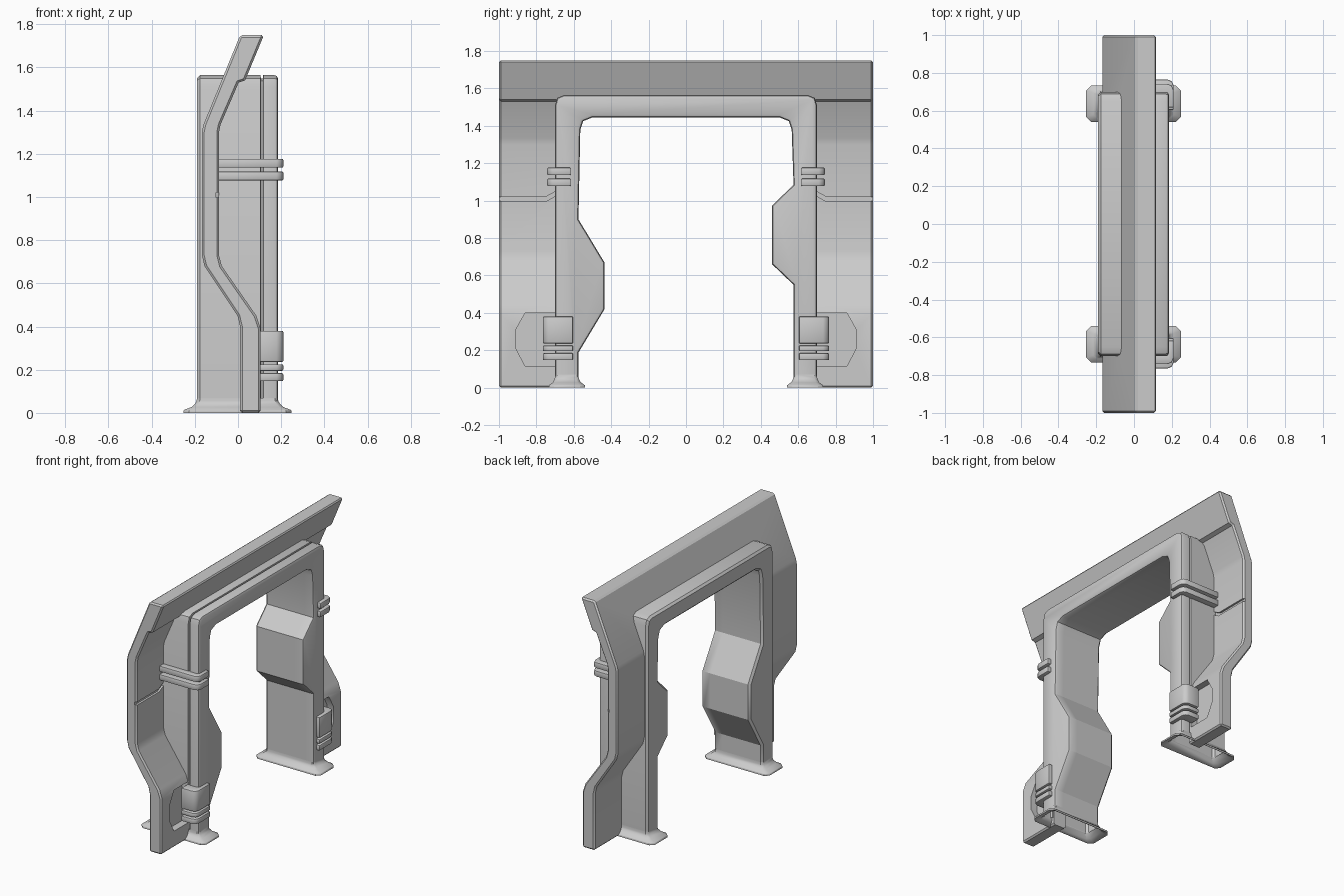
import bpy, bmesh, math
from mathutils import Vector

if "Cube" in bpy.data.objects:
    bpy.data.objects.remove(bpy.data.objects["Cube"])


def finish(name, bm, bevel=0, limit=50, segs=2):
    bmesh.ops.recalc_face_normals(bm, faces=bm.faces[:])
    me = bpy.data.meshes.new(name)
    bm.to_mesh(me)
    bm.free()
    ob = bpy.data.objects.new(name, me)
    bpy.context.collection.objects.link(ob)
    if bevel:
        m = ob.modifiers.new("bevel", 'BEVEL')
        m.width, m.segments = bevel, segs
        m.limit_method, m.angle_limit = 'ANGLE', math.radians(limit)
        apply_all(ob)
    return ob


def select(ob):
    bpy.ops.object.select_all(action='DESELECT')
    ob.select_set(True)
    bpy.context.view_layer.objects.active = ob


def apply_all(ob):
    select(ob)
    for m in list(ob.modifiers):
        bpy.ops.object.modifier_apply(modifier=m.name)


def smooth(ob, angle=30):
    select(ob)
    bpy.ops.object.shade_smooth_by_angle(angle=math.radians(angle))


def loft(rings, caps=True, skip=lambda a, b: False):
    bm = bmesh.new()
    loops = [[bm.verts.new(p) for p in r] for r in rings]
    n = len(loops[0])
    for r, s in zip(loops, loops[1:]):
        for i in range(n):
            j = (i + 1) % n
            if not skip(i, j):
                bm.faces.new((r[i], r[j], s[j], s[i]))
    if caps:
        bm.faces.new(loops[0])
        bm.faces.new(loops[-1])
    return bm


def prism(name, pts, axis, a, b, **kw):
    place = {'x': lambda p, t: (t, p[0], p[1]),
             'y': lambda p, t: (p[0], t, p[1]),
             'z': lambda p, t: (p[0], p[1], t)}[axis]
    return finish(name, loft([[place(p, t) for p in pts] for t in (a, b)]), **kw)


# Kinked wall panel: side profile (x, z) run along y
wall = prism("wall_panel", [
    (.01, 0), (.01, .40), (-.002, .45), (-.155, .68), (-.167, .73), (-.167, 1.30),
    (-.16, 1.335), (.01, 1.75), (.12, 1.75), (.033, 1.54), (.003, 1.53),
    (-.081, 1.335), (-.088, 1.30), (-.088, .73), (-.075, .68), (.085, .45),
    (.105, .39), (.105, 0)], 'y', -1, 1, bevel=.010, segs=1)

# Cutters: doorway, seam grooves and pockets beside the feet
cutters = [prism("cut_door", [(-.68, -.1), (-.68, 1.545), (.68, 1.545), (.68, -.1)], 'x', -.5, .5)]
for s in (-1, 1):
    seam = [(1.1, .998), (.745, .998), (.67, 1.04), (.67, 1.064), (.75, 1.02), (1.1, 1.02)]
    pocket = [(.66, .40), (.86, .40), (.91, .31), (.91, .21), (.86, .115), (.66, .115)]
    cutters.append(prism("cut_seam", [(s * y, z) for y, z in seam], 'x', -.102, -.05))
    cutters.append(prism("cut_pocket", [(s * y, z) for y, z in pocket], 'x', .055, .2))
for c in cutters:
    c.hide_render = True
    m = wall.modifiers.new("cut", 'BOOLEAN')
    m.operation, m.solver, m.object = 'DIFFERENCE', 'EXACT', c
apply_all(wall)
for c in cutters:
    bpy.data.objects.remove(c)
smooth(wall)

# Door frame: outline (y, z) swept through the depth, groove only on the outside
BASE = .05
outer = [(-.70, BASE), (-.70, 1.51), (-.688, 1.55), (-.65, 1.565),
         (.65, 1.565), (.688, 1.55), (.70, 1.51), (.70, BASE)]
inner = [(.575, BASE), (.575, .55), (.46, .66), (.46, .973), (.575, 1.085),
         (.565, 1.38), (.55, 1.425), (.50, 1.445), (-.50, 1.445), (-.55, 1.425),
         (-.565, 1.38), (-.575, .90), (-.435, .668), (-.435, .42), (-.575, .187), (-.575, BASE)]
outline = [Vector(p) for p in outer + inner]


def frame_ring(x, out_inset, in_inset):
    ring, n = [], len(outline)
    for i, p in enumerate(outline):
        d1 = (p - outline[i - 1]).normalized()
        d2 = (outline[(i + 1) % n] - p).normalized()
        n1, n2 = Vector((d1.y, -d1.x)), Vector((d2.y, -d2.x))
        q = p + (n1 + n2) / (1 + n1.dot(n2)) * (out_inset if i < len(outer) else in_inset)
        ring.append((x, q.x, BASE if p.y == outline[0].y else q.y))
    return ring


low = outline[0].y
frame = finish("door_frame", loft(
    [frame_ring(*r) for r in ((-.19, .014, .014), (-.176, 0, 0), (.104, 0, 0), (.106, .016, 0),
                              (.115, .016, 0), (.117, 0, 0), (.167, 0, 0), (.18, .005, .005),
                              (.185, .016, .016))],
    skip=lambda i, j: outline[i].y == low and outline[j].y == low))
smooth(frame)


# Flared open feet
def foot_ring(s, t, z):
    x0, x1 = -.19 - .063 * t, .185 + .063 * t
    y0, y1 = .575 - .035 * t, .70 + .033 * t
    c = .014 + .012 * t
    pts = [(x0 + c, y0), (x1 - c, y0), (x1, y0 + c), (x1, y1 - c),
           (x1 - c, y1), (x0 + c, y1), (x0, y1 - c), (x0, y0 + c)]
    return [(x, s * y, z) for x, y in pts]


for s, side in ((-1, "left"), (1, "right")):
    rings = [foot_ring(s, t, z) for t, z in
             ((0, .07), (.03, .055), (.14, .042), (.4, .027), (.95, .014), (1, .01), (1, 0),
              (.9, 0), (.35, .014), (-.05, .045))]
    smooth(finish("foot_" + side, loft(rings, caps=False)), 40)

    # Straps and clamp wrapped round the outer corner of each leg
    for name, x0, yo, yi, z0, z1 in (
            ("upper_strap_a", -.10, .742, .617, 1.136, 1.177),
            ("upper_strap_b", -.10, .742, .617, 1.077, 1.118),
            ("lower_clamp", .095, .765, .604, .236, .38),
            ("lower_strap_a", .095, .765, .604, .195, .225),
            ("lower_strap_b", .095, .765, .604, .147, .184)):
        pts = [(x0, .69), (x0, yo), (.178, yo), (.20, yo - .01), (.21, yo - .032),
               (.21, yi), (.17, yi), (.17, .69)]
        smooth(prism(name + "_" + side, [(x, s * y) for x, y in pts], 'z', z0, z1,
                     bevel=.006, limit=60), 40)
